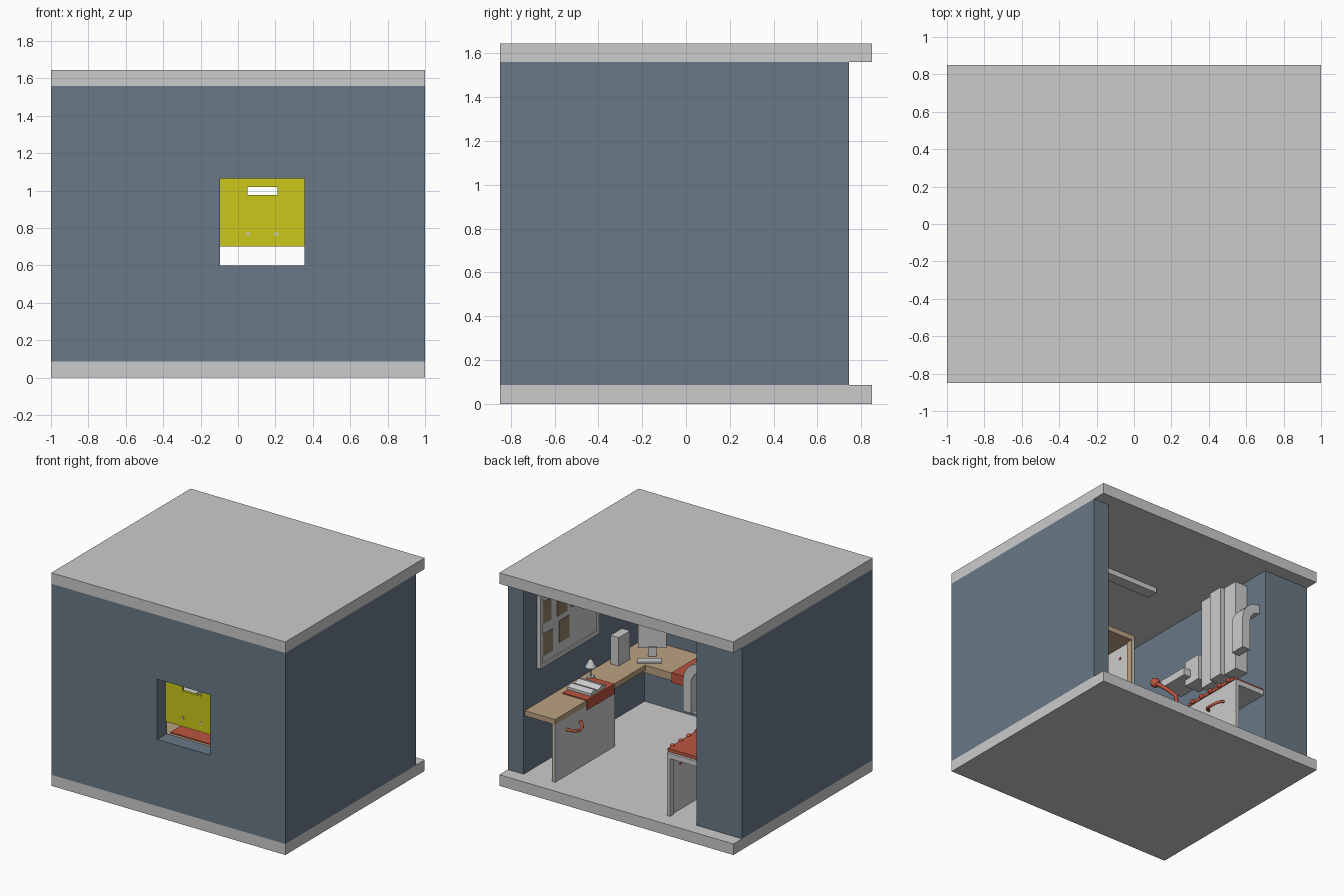
import bpy, math
from mathutils import Vector

if "Cube" in bpy.data.objects:
    bpy.data.objects.remove(bpy.data.objects["Cube"])

CX = 0.13  # centre of the room interior


def mat(name, rgb):
    m = bpy.data.materials.new(name)
    m.diffuse_color = (*rgb, 1)
    m.use_nodes = True
    m.node_tree.nodes["Principled BSDF"].inputs["Base Color"].default_value = m.diffuse_color
    return m


BLUE = mat("wall_blue", (0.14, 0.19, 0.24))
RED = mat("red", (0.50, 0.09, 0.05))
TAN = mat("wood", (0.50, 0.36, 0.22))
BROWN = mat("note_brown", (0.28, 0.21, 0.12))
YELLOW = mat("yellow", (0.60, 0.58, 0.01))


def mesh(name, verts, faces, m=None):
    me = bpy.data.meshes.new(name)
    me.from_pydata(verts, [], faces)
    me.update()
    ob = bpy.data.objects.new(name, me)
    bpy.context.collection.objects.link(ob)
    if m:
        me.materials.append(m)
    return ob


def box(name, x, y, z, m=None, rot=0):
    """Box from (min, max) ranges, optionally turned about its own centre."""
    c = Vector((sum(x) / 2, sum(y) / 2, sum(z) / 2))
    v = [(a - c.x, b - c.y, d - c.z) for a in x for b in y for d in z]
    f = [(0, 1, 3, 2), (4, 6, 7, 5), (0, 4, 5, 1), (2, 3, 7, 6), (0, 2, 6, 4), (1, 5, 7, 3)]
    ob = mesh(name, v, f, m)
    ob.location = c
    ob.rotation_euler.z = rot
    return ob


def cut(ob, x, y, z):
    c = box("cutter", x, y, z)
    c.hide_render = True
    c.hide_viewport = True
    b = ob.modifiers.new("cut", 'BOOLEAN')
    b.object = c
    b.operation = 'DIFFERENCE'
    b.solver = 'EXACT'


def extrude(name, pts, y, m=None):
    """Profile in x-z swept along y."""
    n = len(pts)
    v = [(px, yy, pz) for yy in y for px, pz in pts]
    f = [tuple(range(n)), tuple(reversed(range(n, 2 * n)))]
    f += [(i, i + n, (i + 1) % n + n, (i + 1) % n) for i in range(n)]
    return mesh(name, v, f, m)


def tube(name, pts, r, m=None):
    cu = bpy.data.curves.new(name, 'CURVE')
    cu.dimensions = '3D'
    cu.bevel_depth = r
    cu.bevel_resolution = 2
    cu.use_fill_caps = True
    s = cu.splines.new('POLY')
    s.points.add(len(pts) - 1)
    for p, q in zip(s.points, pts):
        p.co = (*q, 1)
    ob = bpy.data.objects.new(name, cu)
    bpy.context.collection.objects.link(ob)
    if m:
        cu.materials.append(m)
    return ob


def ball(name, loc, r, m):
    bpy.ops.mesh.primitive_uv_sphere_add(segments=12, ring_count=8, radius=r, location=loc)
    ob = bpy.context.object
    ob.name = name
    ob.data.materials.append(m)
    bpy.ops.object.shade_smooth_by_angle()


def cone(name, loc, r1, r2, h):
    bpy.ops.mesh.primitive_cone_add(vertices=16, radius1=r1, radius2=r2, depth=h, location=loc)
    bpy.context.object.name = name


# Shell of the room
box("floor", (-1, 1), (-.85, .85), (0, .085))
box("roof", (-1, 1), (-.85, .85), (1.56, 1.645))
front = box("front_wall", (-1, 1), (-.85, -.73), (.085, 1.56), BLUE)
cut(front, (-.095, .355), (-1, -.6), (.60, 1.065))
box("left_wall", (-1, -.61), (-.73, .745), (.085, 1.56), BLUE)
box("right_wall", (.865, 1), (-.73, .745), (.085, 1.56), BLUE)
box("ceiling_light", (CX - .3, CX + .3), (-.04, .05), (1.52, 1.56))

# Yellow hatch inside the window, with a slot and two screws
hatch = box("hatch", (-.095, .355), (-.75, -.73), (.70, 1.065), YELLOW)
cut(hatch, (.05, .21), (-.9, -.6), (.975, 1.02))
for x in (.055, .205):
    box("hatch_screw", (x - .01, x + .01), (-.755, -.72), (.76, .775))

# Desk running around three walls
Z = .57
box("front_desk_top", (-.61, .865), (-.73, -.37), (.51, Z), TAN)
for side, s in (("right", 1), ("left", -1)):
    def X(a, b):
        return tuple(sorted((CX + s * a, CX + s * b)))
    top = TAN if s > 0 else None
    box(side + "_desk_top", X(.477, .735), (-.37, .73), (.53, Z), top)
    box(side + "_cabinet_front", X(.477, .495), (0, .73), (.085, .53))
    box(side + "_cabinet_frame", X(.495, .505), (.68, .73), (.085, .53), top)
    xo = CX + s * .48
    tube(side + "_handle", [(xo - s * d, .51 + .08 * t, .44 - .02 * (1 - t * t))
         for t, d in ((-1, -.02), (-1, .02), (-.6, .05), (0, .06), (.6, .05), (1, .02), (1, -.02))], .011, RED)
box("front_drawer", (-.005, .265), (-.72, -.38), (.30, .51))

# Desk mats draped over the edge
box("side_mat", (.60, .81), (.02, .35), (Z, Z + .008), RED)
box("side_mat_drape", (.598, .607), (.02, .35), (.50, Z + .008), RED)
box("front_mat", (-.116, .376), (-.66, -.362), (Z, Z + .008), RED)
box("front_mat_drape", (-.116, .376), (-.37, -.361), (.50, Z + .008), RED)

# Open book
page = [(.62, .58), (.71, .58), (.80, .58), (.80, .60), (.755, .615), (.71, .595), (.665, .615), (.62, .60)]
book = extrude("open_book", [(p - .71, q) for p, q in page], (-.1, .1))
book.location = (.71, .2, 0)
book.rotation_euler.z = math.radians(90)

# Small lamp
cone("lamp_base", (.80, .02, .577), .03, .025, .014)
cone("lamp_stem", (.80, .02, .625), .006, .006, .09)
cone("lamp_shade", (.80, .02, .685), .04, .01, .06)

# Computer turned across the corner
box("computer_tower", (.75, .82), (-.39, -.25), (Z, .79))
R = math.radians(35)
box("monitor", (.57, .77), (-.565, -.525), (.63, .88), None, R)
box("monitor_stand", (.64, .70), (-.58, -.51), (Z, .64), None, R)
box("keyboard", (.53, .70), (-.46, -.40), (Z, .585), None, R)

# Pin board with notes on the right wall
box("pin_board", (.848, .865), (-.15, .58), (.84, 1.40))
for b in ((-.15, -.12), (.55, .58)):
    box("board_side", (.838, .865), b, (.84, 1.40))
for b in ((.84, .87), (1.37, 1.40)):
    box("board_rail", (.838, .865), (-.15, .58), b)
for y, z in ((.42, .92), (.22, .95), (.44, 1.17), (.24, 1.16), (.07, 1.17), (-.09, 1.15)):
    box("note", (.843, .85), (y, y + .12), (z, z + .17), BROWN)

# Console on the left desk: red slab with studs and a lever
box("console_slab", (-.61, -.34), (.20, .71), (Z, .595), RED)
for i in range(5):
    ball("console_stud", (-.34, .25 + .1 * i, .59), .018, RED)
lever = [(-.36, .06, .60), (-.36, .04, .74), (-.355, -.06, .84), (-.35, -.18, .94)]
tube("lever", lever, .015, RED)
ball("lever_knob", lever[-1], .036, RED)

# Tall ribs and shelf boxes on the left wall
for i in range(3):
    y = .16 + .13 * i
    box("wall_rib", (-.61, -.50 + .03 * (i % 2)), (y, y + .12), (.80, 1.52))
box("wall_shelf", (-.61, -.42), (-.20, .06), (.93, .99))
box("wall_box", (-.61, -.48), (.0, .15), (.88, 1.08))

# Curved hood beside the ribs
arc = [(-.61 + .16 * math.sin(math.radians(a)), 1.14 + .16 * math.cos(math.radians(a))) for a in range(0, 91, 18)]
inner = [(-.61 + .09 * math.sin(math.radians(a)), 1.14 + .09 * math.cos(math.radians(a))) for a in range(90, -1, -18)]
extrude("wall_hood", arc + [(-.45, .90), (-.52, .90)] + inner, (.56, .68))
